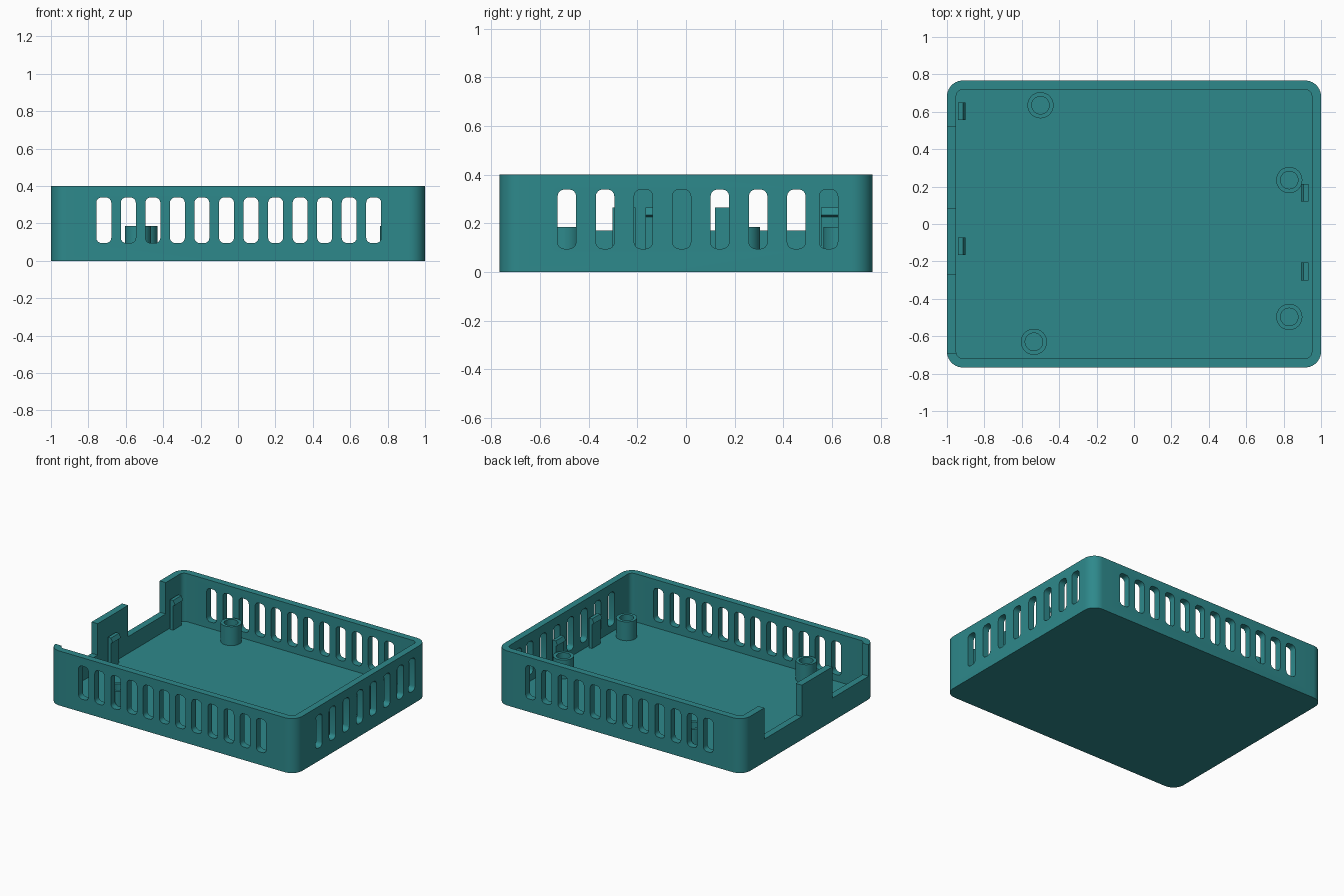
import bpy, bmesh, math

if "Cube" in bpy.data.objects:
    bpy.data.objects.remove(bpy.data.objects["Cube"])

teal = bpy.data.materials.new("teal plastic")
teal.diffuse_color = (0.027, 0.25, 0.26, 1)
teal.use_nodes = True
teal.node_tree.nodes["Principled BSDF"].inputs["Base Color"].default_value = teal.diffuse_color

HX, HY, H = 1.0, 0.767, 0.4      # outer half sizes and height
WALL, FLOOR = 0.049, 0.047


def rounded(cu, cv, hu, hv, r, seg):
    """Outline of a rounded rectangle."""
    pts = []
    for k, (su, sv) in enumerate([(1, 1), (-1, 1), (-1, -1), (1, -1)]):
        for i in range(seg + 1):
            a = math.pi / 2 * (k + i / seg)
            pts.append((cu + su * (hu - r) + r * math.cos(a),
                        cv + sv * (hv - r) + r * math.sin(a)))
    return pts


def add_prism(bm, pts, axis, lo, hi):
    """Extrude a 2D outline along x, y or z from lo to hi."""
    place = {"x": lambda u, v, t: (t, u, v),
             "y": lambda u, v, t: (u, t, v),
             "z": lambda u, v, t: (u, v, t)}[axis]
    a = [bm.verts.new(place(u, v, lo)) for u, v in pts]
    b = [bm.verts.new(place(u, v, hi)) for u, v in pts]
    bm.faces.new(a)
    bm.faces.new(b)
    n = len(pts)
    for i in range(n):
        j = (i + 1) % n
        bm.faces.new((a[i], a[j], b[j], b[i]))


def make(name, prisms):
    bm = bmesh.new()
    for p in prisms:
        add_prism(bm, *p)
    bmesh.ops.recalc_face_normals(bm, faces=bm.faces)
    me = bpy.data.meshes.new(name)
    bm.to_mesh(me)
    bm.free()
    me.materials.append(teal)
    ob = bpy.data.objects.new(name, me)
    bpy.context.collection.objects.link(ob)
    return ob


def activate(ob):
    bpy.ops.object.select_all(action='DESELECT')
    ob.select_set(True)
    bpy.context.view_layer.objects.active = ob


def cut(ob, cutter):
    activate(ob)
    mod = ob.modifiers.new("cut", 'BOOLEAN')
    mod.operation, mod.solver, mod.object = 'DIFFERENCE', 'EXACT', cutter
    bpy.ops.object.modifier_apply(modifier=mod.name)
    bpy.data.objects.remove(cutter)


def smooth(ob):
    activate(ob)
    bpy.ops.object.shade_smooth_by_angle(angle=math.radians(30))


# Tray: rounded block with a hollow inside
tray = make("tray", [(rounded(0, 0, HX, HY, 0.085, 10), "z", 0, H)])
cut(tray, make("cavity", [
    (rounded(0, 0, HX - WALL, HY - WALL, 0.035, 6), "z", FLOOR, H + 0.1)]))

# Vent slots through the front and back walls
cut(tray, make("long_vents", [
    (rounded(0.004 + 0.1312 * (i - 5.5), 0.217, 0.04, 0.122, 0.028, 4), "y", -1, 1)
    for i in range(12)]))

# Vent slots through the right wall
side_y = [-0.49 + 0.1573 * i for i in range(7)] + [0.586]
cut(tray, make("side_vents", [
    (rounded(y, 0.217, 0.038, 0.122, 0.028, 4), "x", 0.9, 1.1) for y in side_y]))

# Two port openings in the left wall
cut(tray, make("port_openings", [
    ([(y0, 0.17), (y1, 0.17), (y1, 0.6), (y0, 0.6)], "x", -1.1, -0.94)
    for y0, y1 in ((-0.69, -0.27), (0.085, 0.52))]))
smooth(tray)

# Hollow screw posts
for i, (x, y) in enumerate([(-0.5, 0.635), (0.83, 0.235), (0.83, -0.497), (-0.535, -0.63)]):
    post = make(f"screw_post_{i + 1}", [
        (rounded(x, y, 0.07, 0.07, 0.0699, 8), "z", FLOOR - 0.01, 0.185)])
    cut(post, make("post_hole", [
        (rounded(x, y, 0.047, 0.047, 0.0469, 8), "z", FLOOR, 0.3)]))
    smooth(post)

# Snap clips: thin upright with a wedge hook facing the middle
for i, (side, outer, y0, y1) in enumerate([(-1, 0.94, 0.555, 0.65), (-1, 0.94, -0.167, -0.072),
                                           (1, 0.932, 0.12, 0.215), (1, 0.932, -0.302, -0.207)]):
    profile = [(outer, FLOOR - 0.01), (outer, 0.265), (outer - 0.025, 0.265),
               (outer - 0.04, 0.235), (outer - 0.025, 0.225), (outer - 0.025, FLOOR - 0.01)]
    make(f"snap_clip_{i + 1}", [([(side * u, v) for u, v in profile], "y", y0, y1)])
